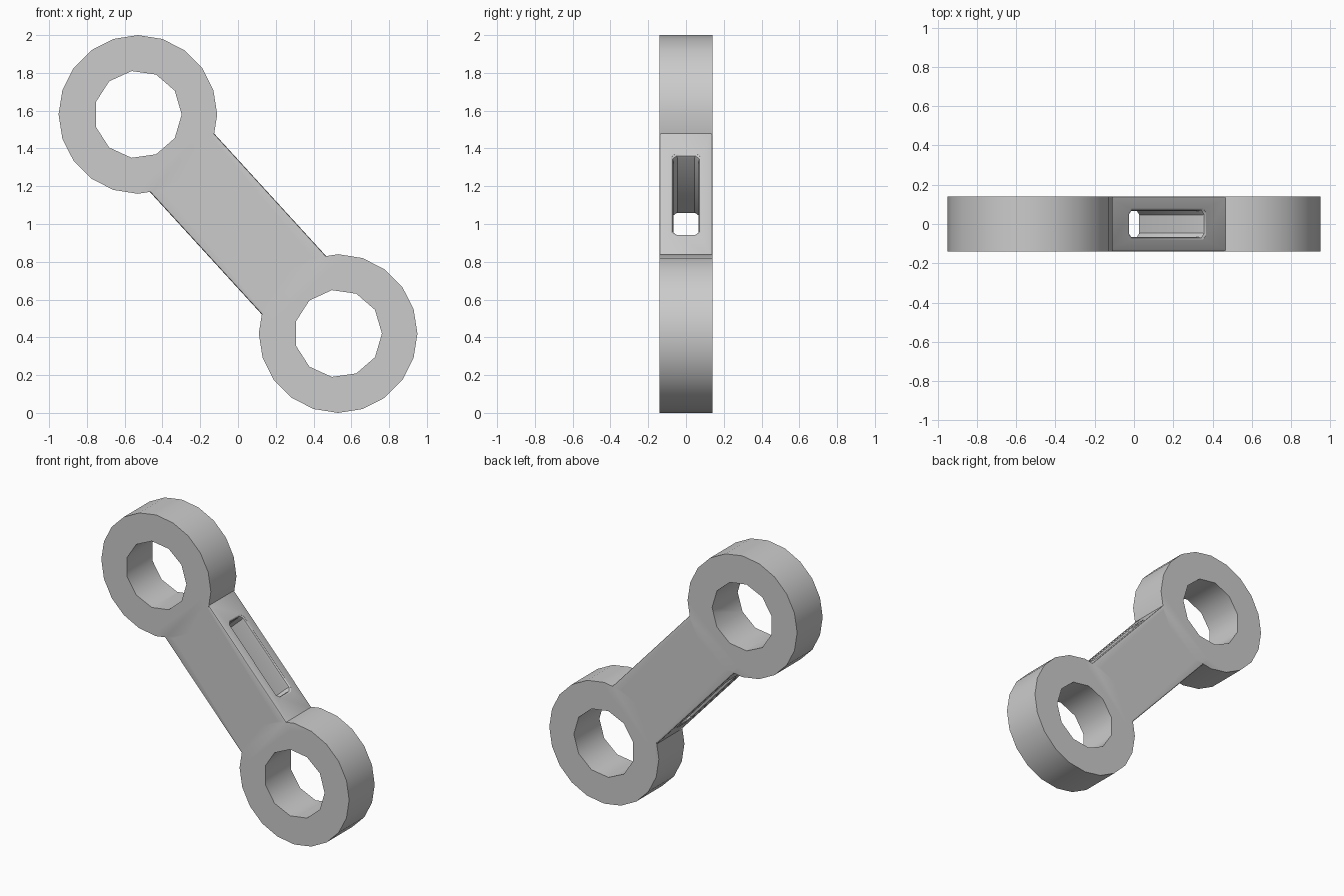
import bpy, bmesh, math
from mathutils import Matrix, Vector

if "Cube" in bpy.data.objects:
    bpy.data.objects.remove(bpy.data.objects["Cube"])

HALF_Y = 0.14
CX, CZ = 0.53, 0.58            # ring offset from the middle of the link
TILT = Matrix.Translation((0, 0, 1)) @ Matrix.Rotation(math.atan2(CZ, CX), 4, 'Y')


def to_object(bm, name):
    bmesh.ops.recalc_face_normals(bm, faces=bm.faces)
    me = bpy.data.meshes.new(name)
    bm.to_mesh(me)
    bm.free()
    ob = bpy.data.objects.new(name, me)
    bpy.context.collection.objects.link(ob)
    return ob


def loft(bm, sections):
    """Closed solid through matching vertex loops."""
    loops = [[bm.verts.new(p) for p in s] for s in sections]
    n = len(loops[0])
    for a, b in zip(loops, loops[1:]):
        for i in range(n):
            j = (i + 1) % n
            bm.faces.new((a[i], a[j], b[j], b[i]))
    bm.faces.new(loops[0])
    bm.faces.new(loops[-1])


def disc(name, x, z, r, half, n):
    bm = bmesh.new()
    ring = [(x + r * math.cos(i * math.tau / n), z + r * math.sin(i * math.tau / n))
            for i in range(n)]
    loft(bm, [[(px, y, pz) for px, pz in ring] for y in (-half, half)])
    return to_object(bm, name)


def combine(ob, other, op):
    mod = ob.modifiers.new(op, 'BOOLEAN')
    mod.operation, mod.object, mod.solver = op, other, 'EXACT'
    bpy.context.view_layer.objects.active = ob
    bpy.ops.object.modifier_apply(modifier=mod.name)
    bpy.data.objects.remove(other)


# Straight bar with softened long edges
bm = bmesh.new()
bmesh.ops.create_cube(bm, size=1, matrix=Matrix.Diagonal((1.0, 2 * HALF_Y, 0.46, 1)))
long_edges = [e for e in bm.edges if abs(e.verts[0].co.x - e.verts[1].co.x) > 0.5]
bmesh.ops.bevel(bm, geom=long_edges, offset=0.01, segments=2, profile=0.5, affect='EDGES')
bm.transform(TILT)
link = to_object(bm, "link_body")

# End rings: join the bosses, then bore the holes
for s in (-1, 1):
    combine(link, disc("boss", s * CX, 1 - s * CZ, 0.42, HALF_Y, 20), 'UNION')
for s in (-1, 1):
    combine(link, disc("bore", s * CX, 1 - s * CZ, 0.232, 0.3, 11), 'DIFFERENCE')


# Long slot through the bar, with clipped corners and a flared lip
def slot_section(z, grow):
    a, b, c = 0.28 + grow, 0.067 + grow, 0.022
    quarter = [(a, b - c), (a - c, b)]
    pts = quarter + [(-x, y) for x, y in quarter[::-1]]
    pts += [(-x, -y) for x, y in pts]
    return [TILT @ Vector((x, y, z)) for x, y in pts]


bm = bmesh.new()
loft(bm, [slot_section(z, g) for z, g in
          ((-0.26, 0.012), (-0.229, 0.012), (-0.224, 0.004), (-0.21, 0),
           (0.21, 0), (0.224, 0.004), (0.229, 0.012), (0.26, 0.012))])
combine(link, to_object(bm, "slot"), 'DIFFERENCE')

# Smooth rims, crisp edges
link.select_set(True)
bpy.context.view_layer.objects.active = link
bpy.ops.object.shade_smooth_by_angle(angle=math.radians(40))
